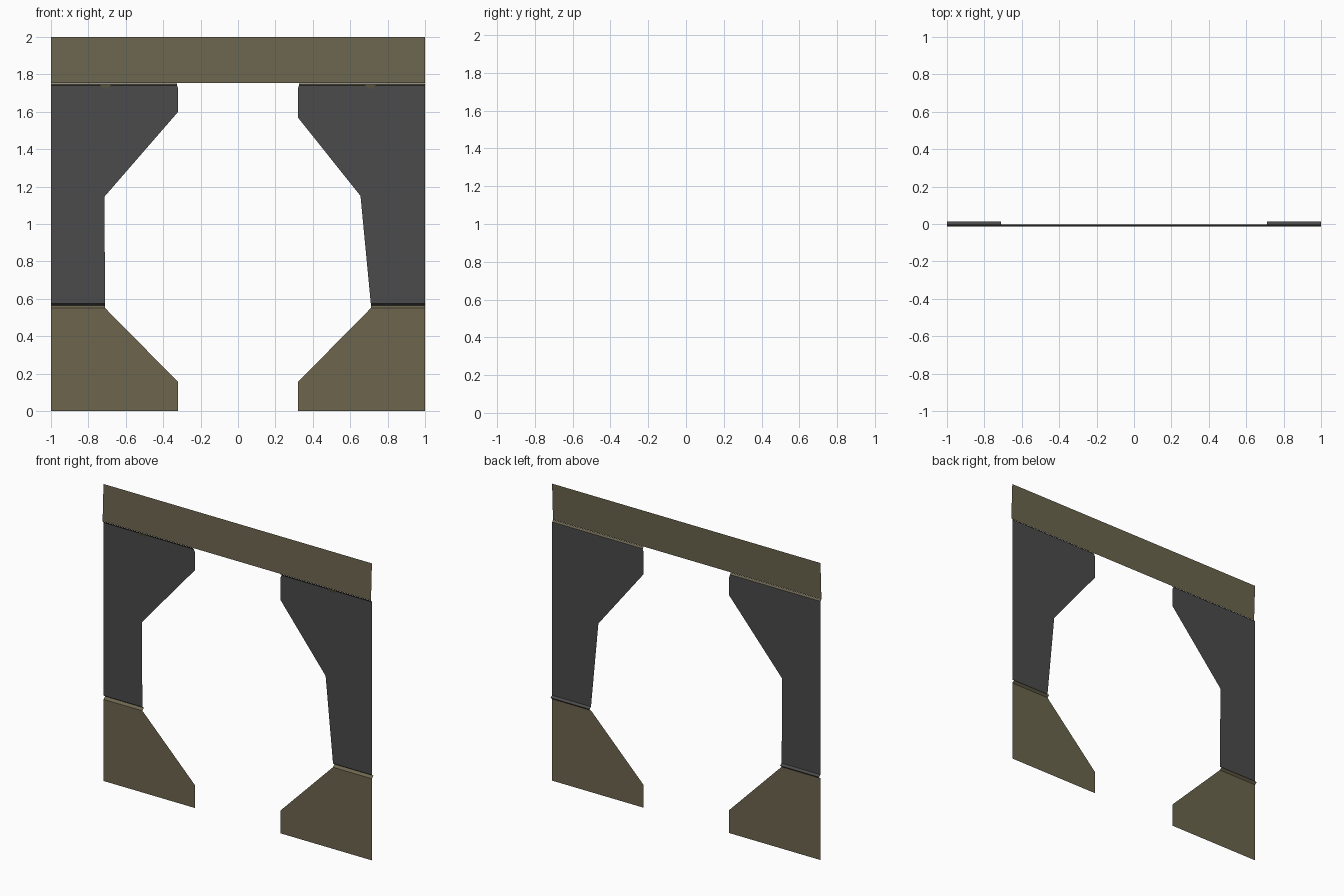
import bpy, bmesh, math

if "Cube" in bpy.data.objects:
    bpy.data.objects.remove(bpy.data.objects["Cube"])

def material(name, rgb):
    m = bpy.data.materials.new(name)
    m.diffuse_color = (*rgb, 1)
    m.use_nodes = True
    m.node_tree.nodes["Principled BSDF"].inputs["Base Color"].default_value = m.diffuse_color
    return m

OLIVE = material("olive trim", (0.150, 0.130, 0.076))
GREY = material("dark grey plaster", (0.069, 0.069, 0.069))
WALL, RECESS, LIP = -0.003, 0.013, -0.013   # depth of wall, groove bottom, trim lip

def sheet(name, faces, mat, smooth=False):
    """Build a thin sheet from polygons of (x, y, z), facing the front."""
    bm = bmesh.new()
    for f in faces:
        face = bm.faces.new([bm.verts.new(p) for p in f])
        face.normal_update()
        if face.normal.y > 0:
            face.normal_flip()
    bmesh.ops.remove_doubles(bm, verts=bm.verts, dist=0.0005)
    bmesh.ops.triangulate(bm, faces=[f for f in bm.faces if len(f.verts) > 4])
    me = bpy.data.meshes.new(name)
    bm.to_mesh(me)
    bm.free()
    me.materials.append(mat)
    for p in me.polygons:
        p.use_smooth = smooth
    ob = bpy.data.objects.new(name, me)
    bpy.context.collection.objects.link(ob)
    return ob

def flat(points, y=WALL):
    return [(x, y, z) for x, z in points]

def strip(x0, x1, ya, za, yb, zb):
    return [(x0, ya, za), (x1, ya, za), (x1, yb, zb), (x0, yb, zb)]

# Inner edges of the upper wall differ slightly between left and right
inner = {"left": (-1, [(0.71, 0.575), (0.715, 1.145), (0.32, 1.60)]),
         "right": (1, [(0.71, 0.575), (0.655, 1.15), (0.32, 1.57)])}

for side, (s, edge) in inner.items():
    # Lower olive wall with the sloped face of the groove
    base = [(1, 0), (0.32, 0), (0.32, 0.155), (0.71, 0.55), (1, 0.55)]
    sheet(side + "_lower_wall",
          [flat([(s * x, z) for x, z in base]),
           strip(s, s * 0.71, WALL, 0.55, RECESS, 0.564)], OLIVE)
    # Upper grey wall with the overhanging face of the groove
    upper = [(1, 0.575)] + edge + [(0.32, 1.725), (0.327, 1.742), (1, 1.742)]
    sheet(side + "_upper_wall",
          [flat([(s * x, z) for x, z in upper]),
           strip(s, s * 0.71, RECESS, 0.564, WALL, 0.575)], GREY)
    # Underside lip of the beam, and its small chipped bump
    sheet(side + "_beam_lip",
          [strip(s, s * 0.325, LIP, 1.752, WALL, 1.740)], OLIVE)
    cx = s * 0.708
    sheet(side + "_beam_chip",
          [[(cx - 0.03, LIP, 1.747), (cx + 0.03, LIP, 1.747),
            (cx + 0.017, WALL - 0.002, 1.725), (cx - 0.017, WALL - 0.002, 1.725)]], OLIVE)

# Top beam, leaning out slightly to meet its lip
xs = [-1, -0.325, 0.325, 1]
sheet("top_beam",
      [strip(a, b, LIP, 1.753, WALL, 2.0) for a, b in zip(xs, xs[1:])], OLIVE, True)
